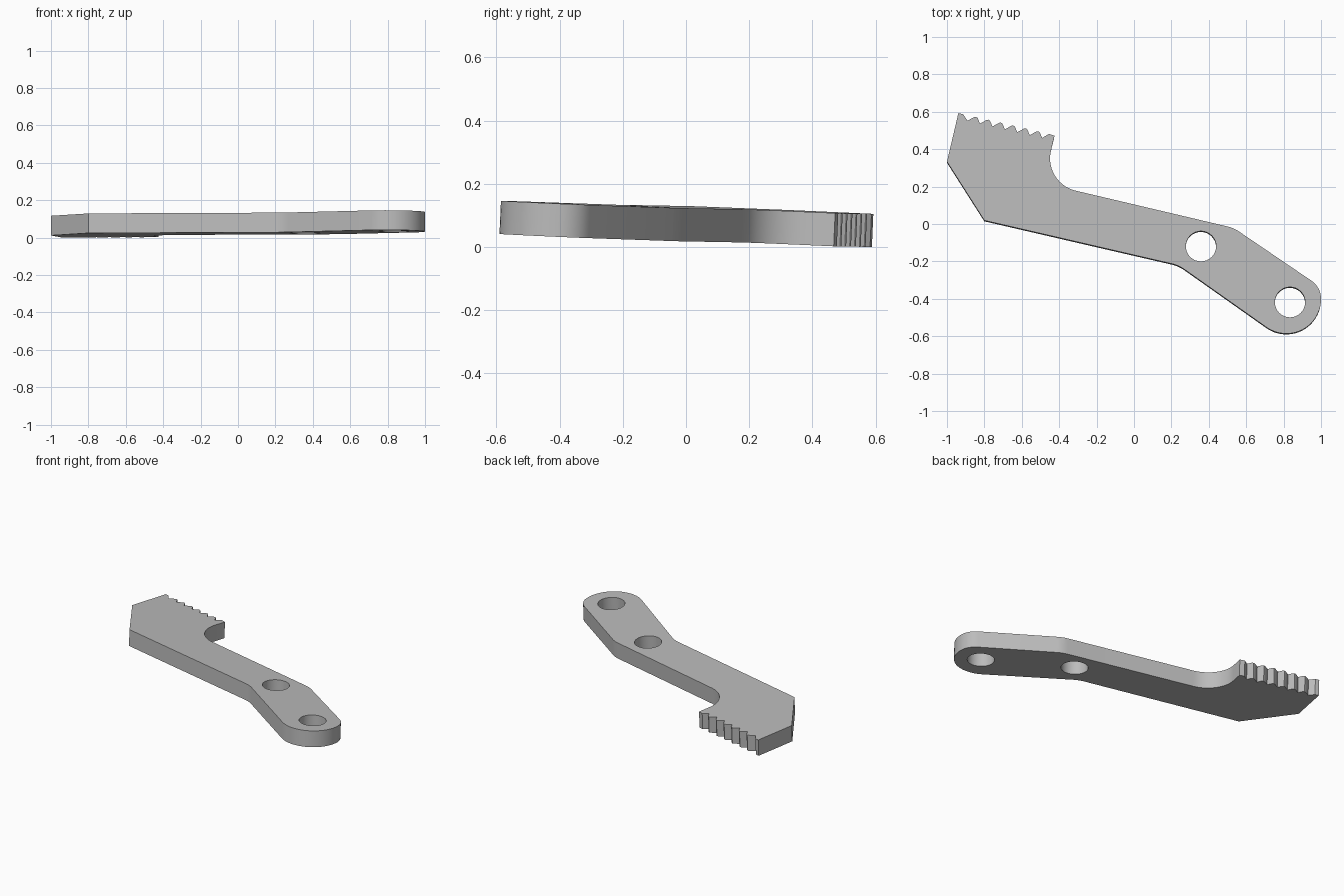
import bpy, bmesh, math
from mathutils import Vector

cube = bpy.data.objects.get("Cube")
if cube:
    bpy.data.objects.remove(cube, do_unlink=True)

THICKNESS = 0.105
NORMAL = Vector((0.006, 0.044, 1)).normalized()


def arc(centre, radius, start, end, steps):
    """Points along a circular arc, angles in degrees, end included."""
    angles = [math.radians(start + (end - start) * i / steps) for i in range(steps + 1)]
    return [Vector((centre[0] + radius * math.cos(a), centre[1] + radius * math.sin(a)))
            for a in angles]


def rounded(before, corner, after, radius, steps=8):
    """Fillet points that round off a corner between two straight edges."""
    before, corner, after = Vector(before), Vector(corner), Vector(after)
    u, v = (before - corner).normalized(), (after - corner).normalized()
    half = u.angle(v) / 2
    centre = corner + (u + v).normalized() * radius / math.sin(half)
    a, b = (corner + d * radius / math.tan(half) - centre for d in (u, v))
    turn = a.angle_signed(b)
    result = []
    for i in range(steps + 1):
        t = -turn * i / steps
        c, s = math.cos(t), math.sin(t)
        result.append(centre + Vector((c * a.x - s * a.y, s * a.x + c * a.y)))
    return result


# Toothed jaw edge
outline = [Vector((-0.939, 0.594)), Vector((-0.914, 0.588))]
for i in range(7):
    valley = Vector((-0.890 + 0.0665 * i, 0.553 - 0.0154 * i))
    outline.append(valley)
    if i < 6:
        outline += [valley + Vector(p) for p in ((0.036, 0.020), (0.045, 0.021), (0.054, 0.015))]
jaw_tip = (-0.425, 0.473)
outline += [Vector((-0.455, 0.483)), Vector(jaw_tip)]

# Throat, upper bend, rounded tail, lower bend and heel
throat, upper, shoulder = (-0.485, 0.220), (0.533, -0.020), (1.0, -0.337)
lower, heel = (0.239, -0.220), (-0.80, 0.020)
tail = arc((0.815, -0.400), 0.185, 0, -124.5, 20)
outline += rounded(jaw_tip, throat, upper, 0.177, 14)
outline += rounded(throat, upper, shoulder, 0.18)
outline += rounded(upper, shoulder, tail[0], 0.115)
outline += tail
outline += rounded(tail[-1], lower, heel, 0.19)
outline += [Vector(heel), Vector((-1.0, 0.334))]

# Two pivot holes
holes = [arc(c, 0.081, 0, 348.75, 31) for c in ((0.358, -0.118), (0.834, -0.417))]

# Fill the profile on the slightly tilted top plane, then extrude it downwards
bm = bmesh.new()
for loop in [outline] + holes:
    verts = [bm.verts.new((p.x, p.y - 0.001, 0.1256 - 0.006 * p.x - 0.044 * p.y)) for p in loop]
    for i, vert in enumerate(verts):
        bm.edges.new((verts[i - 1], vert))
bmesh.ops.triangle_fill(bm, edges=bm.edges[:], use_beauty=True, normal=NORMAL)
extruded = bmesh.ops.extrude_face_region(bm, geom=bm.faces[:], use_keep_orig=True)
moved = [g for g in extruded["geom"] if isinstance(g, bmesh.types.BMVert)]
bmesh.ops.translate(bm, verts=moved, vec=-NORMAL * THICKNESS)
bmesh.ops.recalc_face_normals(bm, faces=bm.faces[:])
mesh = bpy.data.meshes.new("toothed_lever")
bm.to_mesh(mesh)
bm.free()
lever = bpy.data.objects.new("toothed_lever", mesh)
bpy.context.collection.objects.link(lever)

# Plain grey metal
grey = bpy.data.materials.new("plain_grey")
grey.use_nodes = True
colour = (0.5, 0.5, 0.5, 1)
grey.diffuse_color = colour
grey.node_tree.nodes["Principled BSDF"].inputs["Base Color"].default_value = colour
mesh.materials.append(grey)

# Smooth curved walls, sharp rims
bpy.ops.object.select_all(action="DESELECT")
lever.select_set(True)
bpy.context.view_layer.objects.active = lever
bpy.ops.object.shade_smooth_by_angle(angle=math.radians(25))
